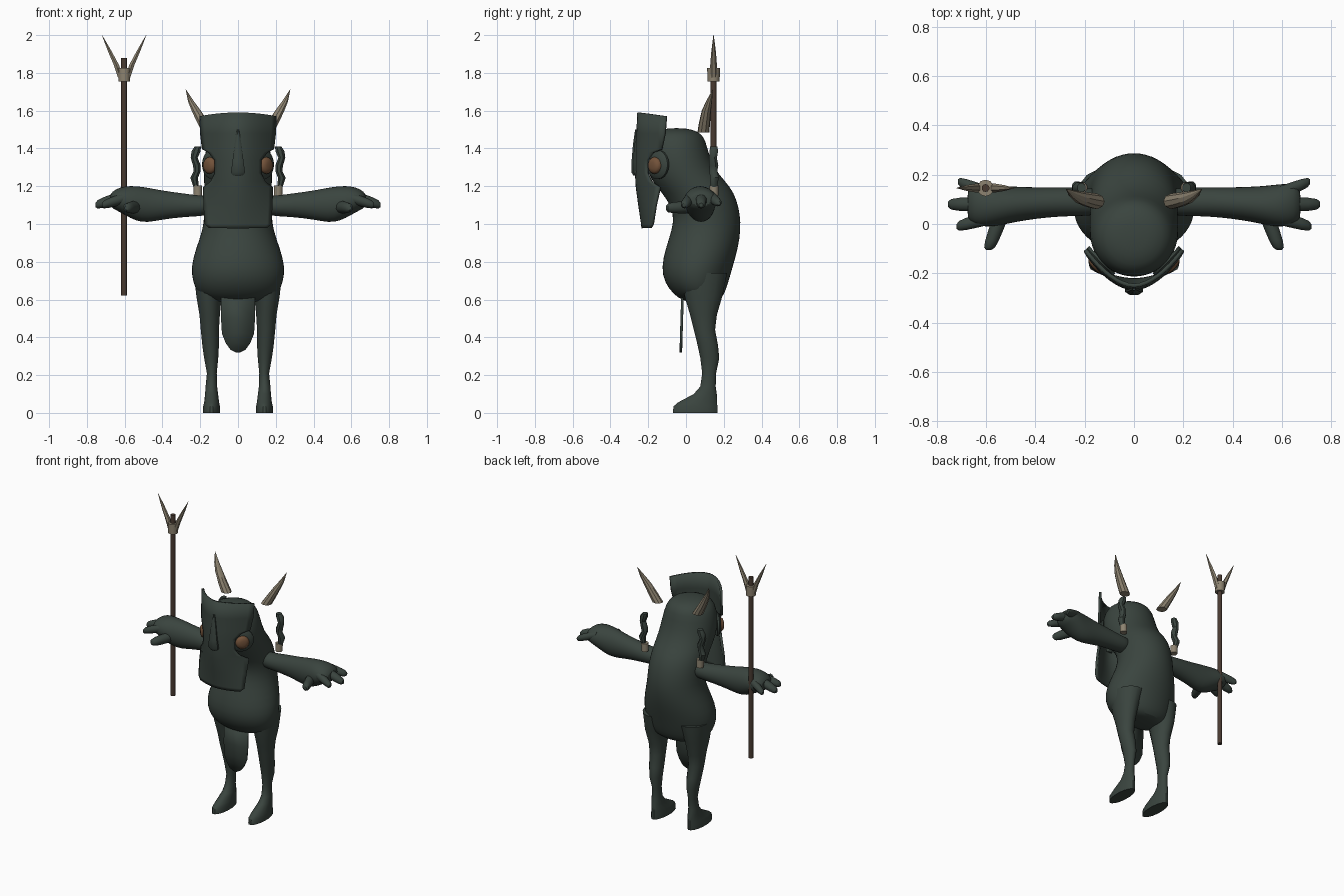
import bpy, math
from mathutils import Vector

if "Cube" in bpy.data.objects:
    bpy.data.objects.remove(bpy.data.objects["Cube"])


def material(name, rgb):
    m = bpy.data.materials.new(name)
    m.diffuse_color = (*rgb, 1)
    m.use_nodes = True
    m.node_tree.nodes["Principled BSDF"].inputs["Base Color"].default_value = m.diffuse_color
    return m


GREEN = material("dark green", (0.042, 0.058, 0.049))
TAN = material("bone tan", (0.27, 0.23, 0.165))
BROWN = material("dark brown wood", (0.065, 0.042, 0.030))
AMBER = material("amber brown", (0.17, 0.085, 0.042))
AXES = {"x": (Vector((0, 1, 0)), Vector((0, 0, 1))),
        "y": (Vector((1, 0, 0)), Vector((0, 0, 1))),
        "z": (Vector((1, 0, 0)), Vector((0, 1, 0)))}


def finish(name, verts, faces, mat, mirror=False, subsurf=0, solid=0, angle=40):
    me = bpy.data.meshes.new(name)
    me.from_pydata(verts, [], faces)
    me.materials.append(mat)
    ob = bpy.data.objects.new(name, me)
    bpy.context.collection.objects.link(ob)
    bpy.ops.object.select_all(action="DESELECT")
    ob.select_set(True)
    bpy.context.view_layer.objects.active = ob
    bpy.ops.object.mode_set(mode="EDIT")
    bpy.ops.mesh.select_all(action="SELECT")
    bpy.ops.mesh.normals_make_consistent(inside=False)
    bpy.ops.object.mode_set(mode="OBJECT")
    if angle:
        bpy.ops.object.shade_smooth_by_angle(angle=math.radians(angle))
    if solid:
        s = ob.modifiers.new("thickness", "SOLIDIFY")
        s.thickness, s.offset = solid, 0
    if subsurf:
        ob.modifiers.new("smooth", "SUBSURF").levels = subsurf
        ob.modifiers["smooth"].render_levels = subsurf
    if mirror:
        ob.modifiers.new("mirror", "MIRROR").use_mirror_merge = False
    return ob


def loft(name, rings, axis, mat, n=16, **kw):
    """Rings are (x, y, z, radius_u, radius_v), skinned along the axis."""
    u, v = AXES[axis]
    verts, faces = [], []
    for x, y, z, ru, rv in rings:
        for i in range(n):
            a = math.tau * (i + 0.5) / n
            verts.append(Vector((x, y, z)) + u * ru * math.cos(a) + v * rv * math.sin(a))
    for r in range(len(rings) - 1):
        for i in range(n):
            j = (i + 1) % n
            faces.append((r * n + i, r * n + j, r * n + n + j, r * n + n + i))
    faces.append(tuple(range(n)))
    faces.append(tuple(range(len(verts) - n, len(verts))))
    return finish(name, verts, faces, mat, **kw)


# Torso and head in one skin: z, front y, back y, half width
torso = [(1.508, -.10, .00, .05), (1.49, -.17, .07, .12), (1.45, -.21, .105, .16),
         (1.35, -.22, .125, .182), (1.26, -.20, .175, .182), (1.20, -.16, .235, .18),
         (1.13, -.10, .27, .18), (1.05, -.065, .288, .18), (.97, -.075, .292, .187),
         (.87, -.11, .277, .225), (.77, -.133, .248, .253), (.69, -.115, .225, .24),
         (.63, -.07, .205, .215), (.595, -.02, .18, .16), (.585, .03, .14, .08)]
loft("body", [(0, (f + b) / 2, z, w, (b - f) / 2) for z, f, b, w in torso],
     "z", GREEN, 24, subsurf=1)

# Legs with feet: z, inner x, outer x, front y, back y
leg = [(.74, .04, .235, -.03, .22), (.62, .085, .222, -.01, .195), (.52, .095, .205, .02, .165),
       (.44, .10, .198, .04, .155), (.36, .10, .19, .06, .17), (.29, .104, .18, .075, .177),
       (.21, .112, .165, .085, .16), (.14, .11, .172, .075, .158), (.10, .105, .175, .04, .164),
       (.055, .099, .18, -.045, .167), (.035, .095, .185, -.068, .168), (.0, .095, .185, -.072, .168)]
loft("leg", [((a + b) / 2, (f + k) / 2, z, (b - a) / 2, (k - f) / 2) for z, a, b, f, k in leg],
     "z", GREEN, 16, mirror=True)

# Arms and palms: x, y, z, half depth, half height
loft("arm", [(.12, .09, 1.10, .055, .05), (.2, .09, 1.095, .058, .055), (.3, .09, 1.10, .06, .065),
             (.4, .085, 1.10, .065, .078), (.48, .08, 1.10, .073, .095), (.54, .075, 1.108, .082, .095),
             (.60, .075, 1.125, .09, .078), (.65, .08, 1.13, .085, .055), (.68, .08, 1.125, .06, .035)],
     "x", GREEN, 16, mirror=True, subsurf=1)


# Fingers and thumb
def finger(name, start, end, r, axis):
    s, e = Vector(start), Vector(end)
    loft(name, [(*s.lerp(e, t), r * k, r * k) for t, k in
                ((0, 1.15), (.35, 1.1), (.7, 1), (.92, .8), (1, .4))],
         axis, GREEN, 10, mirror=True)


finger("back_finger", (.59, .125, 1.15), (.715, .172, 1.11), .025, "x")
finger("middle_finger", (.60, .08, 1.15), (.755, .08, 1.10), .028, "x")
finger("front_finger", (.59, .025, 1.14), (.72, -.01, 1.10), .026, "x")
finger("thumb", (.545, .02, 1.09), (.59, -.105, 1.085), .029, "y")

# Curved face mask with eye notches: z, half width, centre y, sweep back
mask = [(1.59, .198, -.25, .148), (1.48, .195, -.255, .15), (1.395, .185, -.26, .15),
        (1.378, .15, -.261, .15), (1.34, .12, -.262, .15), (1.27, .118, -.262, .15),
        (1.225, .14, -.26, .148), (1.195, .18, -.258, .145), (1.1, .178, -.245, .105),
        (1.0, .173, -.23, .07), (.978, .15, -.228, .065)]
N = 16
verts, faces = [], []
for z, w, yc, k in mask:
    for i in range(N + 1):
        x = w * (2 * i / N - 1)
        drop = .02 * (x / .2) ** 2 if z > 1.55 else 0
        verts.append((x, yc + k * (abs(x) / .2) ** 1.8, z - drop))
for r in range(len(mask) - 1):
    for i in range(N):
        a = r * (N + 1) + i
        faces.append((a, a + 1, a + N + 2, a + N + 1))
finish("face_mask", verts, faces, GREEN, solid=.016)

# Tapered nose ridge
loft("nose", [(0, -.262, 1.50, .006, .008), (0, -.266, 1.42, .02, .016), (0, -.268, 1.33, .032, .022),
              (0, -.266, 1.275, .04, .025), (0, -.262, 1.258, .03, .02)], "z", GREEN, 8)


# Eyes: flattened domes turned outwards
def dome(name, centre, r, depth, mat):
    n, out, side = 20, Vector((.72, -.69, 0)), Vector((.69, .72, 0))
    pts, fs = [], []
    for k, h in ((1, -.3), (1, .2), (.8, .7), (.4, .95)):
        for i in range(n):
            a = math.tau * i / n
            pts.append(Vector(centre) + out * depth * h
                       + r * k * (side * math.cos(a) + Vector((0, 0, math.sin(a)))))
    for q in range(3):
        for i in range(n):
            j = (i + 1) % n
            fs.append((q * n + i, q * n + j, q * n + n + j, q * n + n + i))
    fs += [tuple(range(n)), tuple(range(3 * n, 4 * n))]
    finish(name, pts, fs, mat, mirror=True)


dome("eye_socket", (.134, -.15, 1.315), .077, .024, GREEN)
dome("eye", (.15, -.166, 1.31), .044, .022, AMBER)

# Horns
loft("horn", [(.155, .092, 1.485, .036, .032), (.185, .098, 1.535, .032, .03),
              (.222, .108, 1.60, .025, .025), (.25, .122, 1.65, .016, .016),
              (.276, .142, 1.712, .001, .001)], "z", TAN, 9, mirror=True, angle=25)

# Hanging braids with bone bands
loft("braid", [(.213, .147, 1.41, .018, .02), (.222, .147, 1.385, .026, .025),
               (.232, .143, 1.35, .02, .022), (.218, .147, 1.31, .022, .026),
               (.216, .145, 1.28, .02, .022), (.232, .15, 1.245, .022, .025),
               (.222, .148, 1.195, .015, .018)], "z", GREEN, 8, mirror=True)
loft("braid_band", [(.212, .148, 1.15, .024, .024), (.214, .148, 1.205, .024, .024)],
     "z", TAN, 10, mirror=True)

# Loincloth flap
cloth = [(.64, .09), (.5, .09), (.42, .085), (.37, .065), (.335, .04), (.32, .012)]
verts = [(s * w, -.018 - (.64 - z) * .03, z) for z, w in cloth for s in (-1, 1)]
faces = [(2 * i, 2 * i + 1, 2 * i + 3, 2 * i + 2) for i in range(len(cloth) - 1)]
finish("loincloth", verts, faces, GREEN, solid=.014)

# Forked staff
SX, SY = -.603, .146
loft("staff_pole", [(SX, SY, .622, .016, .016), (SX, SY, 1.88, .016, .016)], "z", BROWN, 10)
loft("staff_collar", [(SX, SY, 1.755, .032, .032), (SX, SY, 1.825, .034, .034)], "z", TAN, 10)
for s, label in ((-1, "left"), (1, "right")):
    loft("staff_prong_" + label,
         [(SX + s * .02, SY, 1.775, .014, .018), (SX + s * .04, SY, 1.84, .016, .018),
          (SX + s * .076, SY, 1.915, .011, .012), (SX + s * .117, SY, 2.0, .001, .001)],
         "z", TAN, 6, angle=25)
